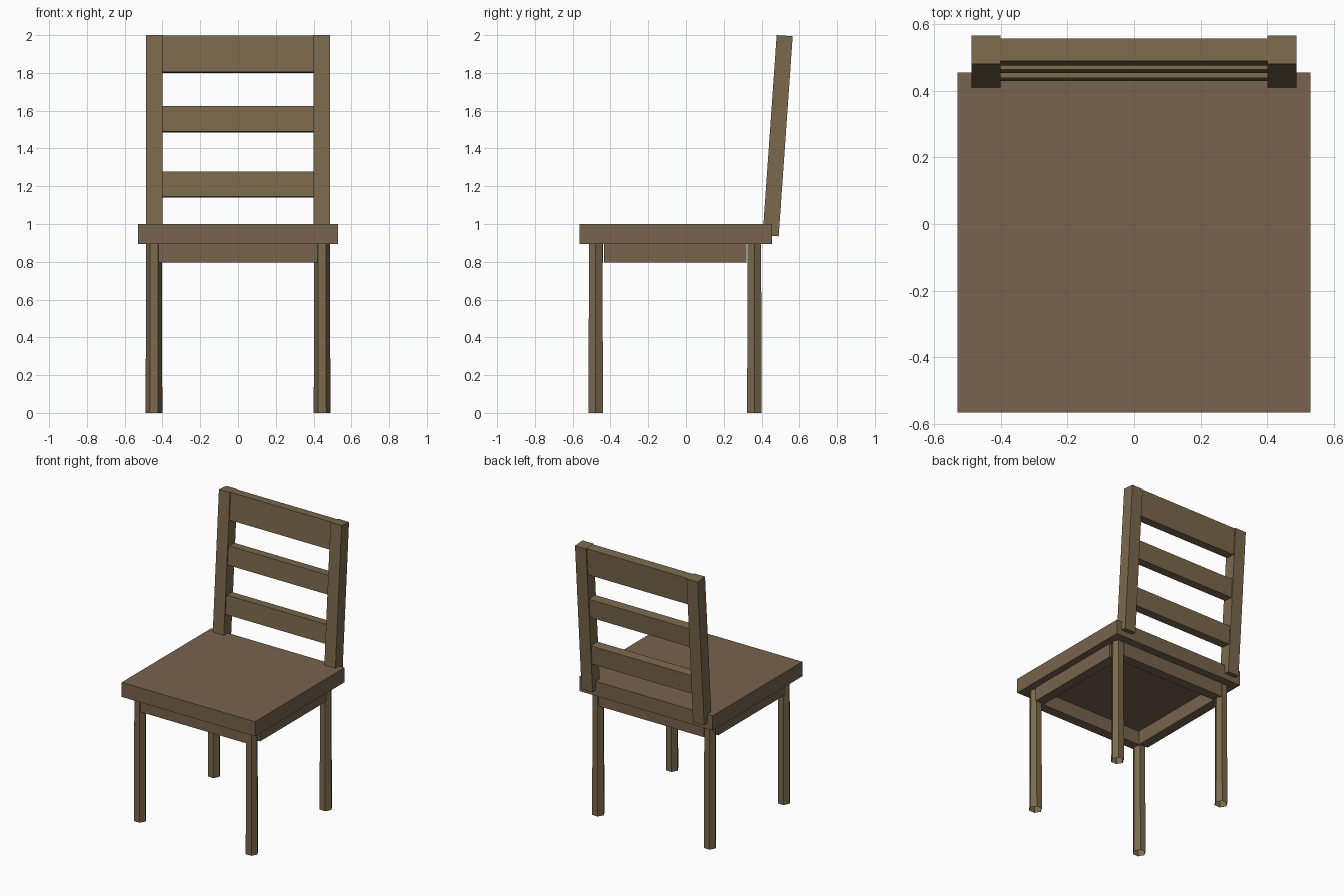
import bpy, bmesh, math
from mathutils import Vector, Matrix

if "Cube" in bpy.data.objects:
    bpy.data.objects.remove(bpy.data.objects["Cube"])


def material(name, rgb):
    m = bpy.data.materials.new(name)
    m.diffuse_color = (*rgb, 1)
    m.use_nodes = True
    m.node_tree.nodes["Principled BSDF"].inputs["Base Color"].default_value = m.diffuse_color
    return m


SEAT = material("seat wood", (0.185, 0.126, 0.073))
FRAME = material("frame wood", (0.197, 0.141, 0.074))


def finish(name, bm, mat):
    bmesh.ops.recalc_face_normals(bm, faces=bm.faces)
    me = bpy.data.meshes.new(name)
    bm.to_mesh(me)
    bm.free()
    me.materials.append(mat)
    ob = bpy.data.objects.new(name, me)
    bpy.context.collection.objects.link(ob)
    return ob


def box(name, x, y, z, mat, transform=None):
    """Box from (min, max) ranges, optionally transformed."""
    bm = bmesh.new()
    bmesh.ops.create_cube(bm, size=1)
    for v in bm.verts:
        v.co = Vector([(a + b) / 2 + c * (b - a) for c, (a, b) in zip(v.co, (x, y, z))])
    if transform:
        bm.transform(transform)
    return finish(name, bm, mat)


def leg(name, x, y):
    """Six-sided leg, slightly wider at the foot, open ends."""
    bm = bmesh.new()
    bmesh.ops.create_cone(bm, cap_ends=False, segments=6,
                          radius1=0.0445, radius2=0.0410, depth=0.9)
    # put two corners on the x axis
    if max(v.co.x for v in bm.verts) < 0.0440:
        bm.transform(Matrix.Rotation(math.radians(30), 4, 'Z'))
    bm.transform(Matrix.Translation((x, y, 0.45)))
    return finish(name, bm, FRAME)


# Seat
box("seat", (-0.53, 0.53), (-0.565, 0.455), (0.895, 1.0), SEAT)

# Rails under the seat
rail_z = (0.795, 0.897)
box("front_rail", (-0.42, 0.42), (-0.51, -0.44), rail_z, SEAT)
box("back_rail", (-0.42, 0.42), (0.327, 0.397), rail_z, SEAT)

# Backrest tilt about the front top corner; local z runs down the post
tilt = Matrix.Translation((0, 0.48, 2.0)) @ Matrix.Rotation(math.radians(-4), 4, 'X')

for side, s in (("left", -1), ("right", 1)):
    def span(a, b):
        return tuple(sorted((s * a, s * b)))
    box(side + "_rail", span(0.41, 0.48), (-0.435, 0.32), rail_z, SEAT)
    leg("front_" + side + "_leg", s * 0.445, -0.478)
    leg("back_" + side + "_leg", s * 0.445, 0.362)
    box(side + "_back_post", span(0.40, 0.488), (0, 0.085), (-1.062, 0), FRAME, tilt)

# Backrest slats, slightly thinner than the posts
for name, z in (("top_slat", (-0.195, -0.001)),
                ("middle_slat", (-0.511, -0.376)),
                ("lower_slat", (-0.857, -0.722))):
    box(name, (-0.402, 0.402), (0.009, 0.077), z, FRAME, tilt)
